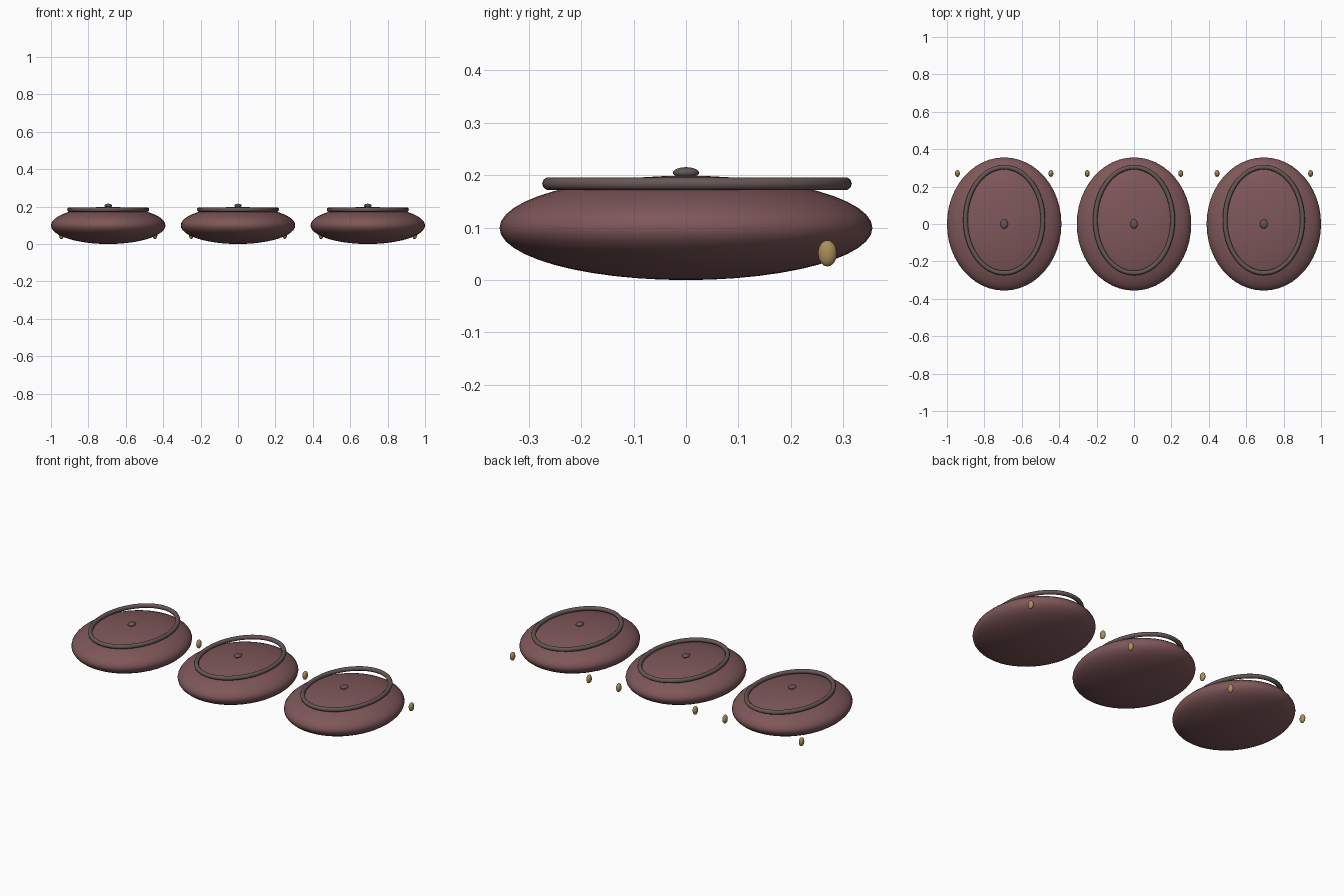
import bpy
from math import cos, sin, tau

if "Cube" in bpy.data.objects:
    bpy.data.objects.remove(bpy.data.objects["Cube"])


def material(name, rgb):
    m = bpy.data.materials.new(name)
    m.diffuse_color = (*rgb, 1)
    m.use_nodes = True
    m.node_tree.nodes["Principled BSDF"].inputs["Base Color"].default_value = m.diffuse_color
    return m


FABRIC = material("mauve_fabric", (0.21, 0.095, 0.1))
PIPING = material("piping_grey", (0.13, 0.095, 0.09))
GOLD = material("gold", (0.4, 0.27, 0.1))


def ellipsoid(name, loc, radii, mat, segments, rings):
    bpy.ops.mesh.primitive_uv_sphere_add(segments=segments, ring_count=rings, location=loc)
    ob = bpy.context.object
    ob.name = name
    ob.scale = radii
    bpy.ops.object.transform_apply(location=False, rotation=False)
    bpy.ops.object.shade_smooth()
    ob.data.materials.append(mat)


def oval_tube(name, loc, rx, ry, radius, mat, n=64):
    cu = bpy.data.curves.new(name, "CURVE")
    cu.dimensions = "3D"
    cu.bevel_depth = radius
    cu.bevel_resolution = 3
    sp = cu.splines.new("POLY")
    sp.points.add(n - 1)
    for i, p in enumerate(sp.points):
        p.co = (rx * cos(tau * i / n), ry * sin(tau * i / n), 0, 1)
    sp.use_cyclic_u = True
    sp.use_smooth = True
    cu.materials.append(mat)
    ob = bpy.data.objects.new(name, cu)
    ob.location = loc
    bpy.context.collection.objects.link(ob)


for side, x in (("left", -0.694), ("middle", 0), ("right", 0.694)):
    # plump cushion body
    ellipsoid(f"{side}_cushion", (x, 0, 0.0995), (0.306, 0.356, 0.0995), FABRIC, 48, 24)
    # oval piping, set slightly towards the back
    oval_tube(f"{side}_piping", (x, 0.021, 0.184), 0.207, 0.283, 0.0125, PIPING)
    # centre button
    ellipsoid(f"{side}_button", (x, 0, 0.205), (0.02, 0.025, 0.0105), PIPING, 20, 12)
    # tie beads at the back corners
    for tag, s in (("a", -1), ("b", 1)):
        ellipsoid(f"{side}_bead_{tag}", (x + s * 0.25, 0.27, 0.051),
                  (0.013, 0.018, 0.025), GOLD, 20, 12)
